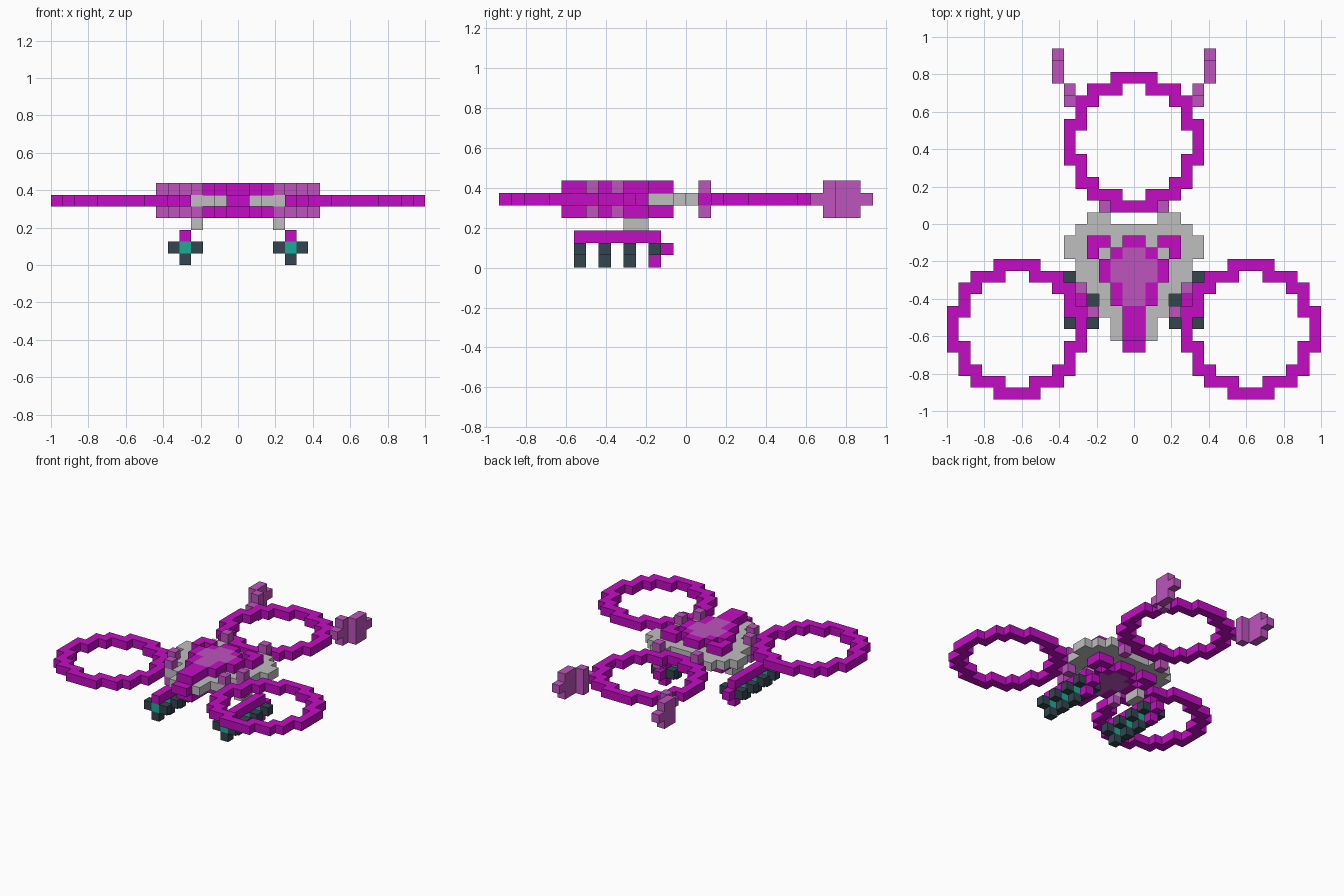
import bpy
import bmesh
from mathutils import Vector

if "Cube" in bpy.data.objects:
    bpy.data.objects.remove(bpy.data.objects["Cube"], do_unlink=True)

V = 0.0625  # edge of one block


def material(name, rgb):
    m = bpy.data.materials.new(name)
    m.use_nodes = True
    m.diffuse_color = (*rgb, 1)
    m.node_tree.nodes["Principled BSDF"].inputs["Base Color"].default_value = (*rgb, 1)
    return m


MAGENTA = material("magenta", (0.54, 0.004, 0.54))
PALE = material("pale_magenta", (0.51, 0.09, 0.51))
GREY = material("light_grey", (0.52, 0.52, 0.52))
DARK = material("dark_slate", (0.034, 0.06, 0.078))
TEAL = material("teal", (0.011, 0.41, 0.30))

AXES = [Vector(a) for a in ((1, 0, 0), (0, 1, 0), (0, 0, 1))]


def blocks(name, cells, mat):
    """Outer skin of a set of grid cells."""
    cells = set(cells)
    bm = bmesh.new()
    for c in cells:
        for a in range(3):
            for s in (-1, 1):
                n = list(c)
                n[a] += s
                if tuple(n) in cells:
                    continue
                mid = Vector(c) + Vector((.5, .5, .5)) + AXES[a] * s * .5
                u, w = AXES[(a + 1) % 3] * .5, AXES[(a + 2) % 3] * .5 * s
                bm.faces.new([bm.verts.new((mid + p) * V)
                              for p in (-u - w, u - w, u + w, -u + w)])
    bmesh.ops.remove_doubles(bm, verts=bm.verts, dist=1e-4)
    me = bpy.data.meshes.new(name)
    bm.to_mesh(me)
    bm.free()
    me.materials.append(mat)
    ob = bpy.data.objects.new(name, me)
    bpy.context.collection.objects.link(ob)
    return ob


def box(x, y, z):
    """Cells of a box given inclusive ranges."""
    return {(i, j, k) for i in range(x[0], x[1] + 1)
            for j in range(y[0], y[1] + 1) for k in range(z[0], z[1] + 1)}


def mirror(cells):
    return {(-1 - i, j, k) for i, j, k in cells}


def both(cells):
    return set(cells) | mirror(cells)


def pair(name, cells, mat):
    blocks("left_" + name, cells, mat)
    blocks("right_" + name, mirror(cells), mat)


# Rotor guard rings: one quarter of the outline, reflected twice
QUARTER = [(0, 5), (1, 5), (1, 4), (2, 4), (3, 4), (3, 3), (4, 3),
           (4, 2), (4, 1), (5, 1), (5, 0)]


def ring(cx, cy):
    out = set()
    for x, y in QUARTER:
        for i in (x, -1 - x):
            for j in (y, -1 - y):
                out.add((cx + i, cy + j, 5))
    return out


blocks("rear_ring", ring(0, 7), MAGENTA)
pair("front_ring", ring(10, -9), MAGENTA)

# Flat grey hull plate: row -> (inner, outer) half columns
HULL = {0: (2, 3), -1: (0, 4), -2: (0, 5), -3: (0, 5), -4: (0, 4), -5: (0, 4),
        -6: (0, 3), -7: (0, 2), -8: (0, 3), -9: (0, 1), -10: (0, 1)}
hull = set()
for j, cols in HULL.items():
    hull |= box(cols, (j, j), (5, 5))
blocks("hull_plate", both(hull), GREY)

# Raised trim and canopy, same above and below the plate
TRIM = [((0, 0), (-2, -2)), ((2, 3), (-2, -2)), ((3, 3), (-3, -3)),
        ((1, 1), (-3, -3)), ((2, 2), (-5, -4)), ((1, 1), (-7, -6)),
        ((0, 0), (-10, -8))]
CANOPY = [((0, 0), (-3, -3)), ((0, 1), (-5, -4)), ((0, 0), (-7, -6))]
for side, z in (("upper", 6), ("lower", 4)):
    for part, spec, mat in (("trim", TRIM, MAGENTA), ("canopy", CANOPY, PALE)):
        cells = set()
        for x, y in spec:
            cells |= box(x, y, (z, z))
        blocks(f"{side}_{part}", both(cells), mat)
blocks("nose_tip", box((-1, 0), (-11, -11), (5, 5)), MAGENTA)

# Brackets joining rings to hull
pair("rear_bracket", {(2, 1, 4), (2, 1, 6)}, PALE)
pair("rear_bracket_core", {(2, 1, 5)}, MAGENTA)
pair("outer_bracket", box((4, 4), (-6, -6), (4, 6)), PALE)
pair("inner_bracket", {(3, -8, 4), (3, -8, 6)}, PALE)

# Tail fins on the rear ring
fin = (box((5, 5), (11, 11), (4, 6)) | box((6, 6), (12, 13), (4, 6))
       | {(5, 10, 5), (6, 14, 5)})
pair("tail_fin", fin, PALE)

# Landing gear: strut, rail, clusters of pads, rear hook
pair("gear_strut", box((3, 3), (-5, -4), (3, 3)), GREY)
pair("gear_rail", box((4, 4), (-9, -3), (2, 2)), MAGENTA)
pads, hubs = set(), set()
for j in (-9, -7, -5):
    pads |= {(3, j, 1), (5, j, 1), (4, j, 0)}
    hubs.add((4, j, 1))
pads |= {(3, -3, 1), (5, -3, 1)}
hubs.add((4, -3, 1))
pair("gear_pads", pads, DARK)
pair("gear_hubs", hubs, TEAL)
pair("gear_hook", {(4, -2, 1), (4, -3, 0)}, MAGENTA)
